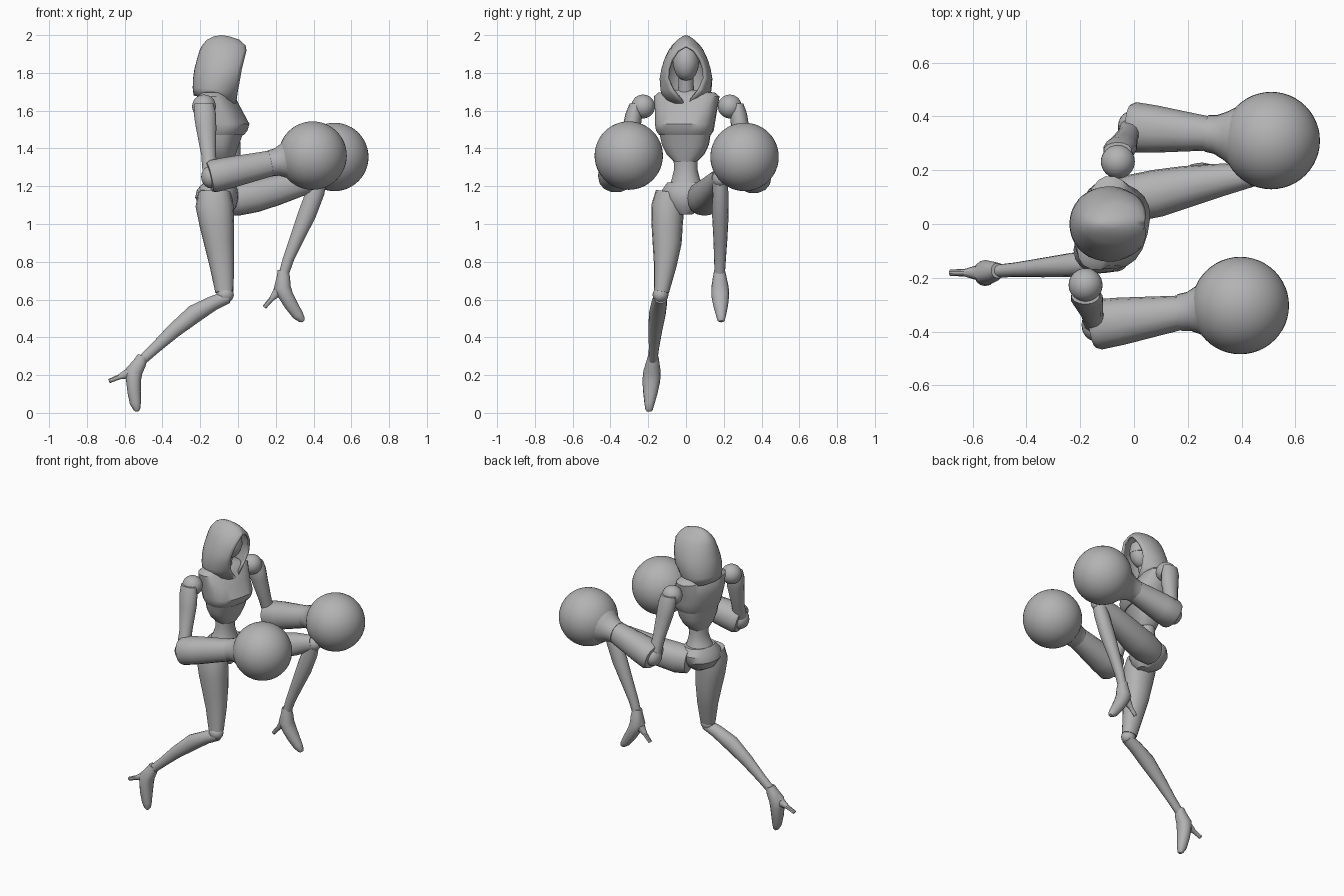
import bpy, bmesh, math
from mathutils import Vector, Matrix

cube = bpy.data.objects.get("Cube")
if cube:
    bpy.data.objects.remove(cube)

grey = bpy.data.materials.new("plain_grey")
grey.use_nodes = True
COLOR = (0.45, 0.45, 0.45, 1)
grey.diffuse_color = COLOR
grey.node_tree.nodes["Principled BSDF"].inputs["Base Color"].default_value = COLOR

YAW = Matrix.Rotation(math.radians(-14), 3, 'Z')
SIDE = Vector((0, 1, 0))


def finish(name, bm, angle=35, fix=True):
    if fix:
        bmesh.ops.recalc_face_normals(bm, faces=bm.faces)
    mesh = bpy.data.meshes.new(name)
    bm.to_mesh(mesh)
    bm.free()
    mesh.materials.append(grey)
    obj = bpy.data.objects.new(name, mesh)
    bpy.context.collection.objects.link(obj)
    bpy.ops.object.select_all(action='DESELECT')
    obj.select_set(True)
    bpy.context.view_layer.objects.active = obj
    bpy.ops.object.shade_smooth_by_angle(angle=math.radians(angle))
    return obj


def loft(name, stations, sides=16, power=1.0, upright=False, side=SIDE):
    """Skin rings along a path; each station is (centre, side radius, depth radius)."""
    bm = bmesh.new()
    pts = [Vector(s[0]) for s in stations]
    rings = []
    for i, (_, rs, rd) in enumerate(stations):
        axis = pts[min(i + 1, len(pts) - 1)] - pts[max(i - 1, 0)]
        if upright:
            axis = Vector((0, 0, 1))
        axis.normalize()
        u = (side - axis * side.dot(axis)).normalized()
        v = axis.cross(u)
        ring = []
        for k in range(sides):
            a = 2 * math.pi * k / sides
            c, s = math.cos(a), math.sin(a)
            c = math.copysign(abs(c) ** power, c)
            s = math.copysign(abs(s) ** power, s)
            ring.append(bm.verts.new(pts[i] + u * rs * c + v * rd * s))
        rings.append(ring)
    for a, b in zip(rings, rings[1:]):
        for k in range(sides):
            n = (k + 1) % sides
            bm.faces.new((a[k], a[n], b[n], b[k]))
    bm.faces.new(rings[0])
    bm.faces.new(rings[-1])
    return finish(name, bm)


def ball(name, centre, radii, seg=32):
    bm = bmesh.new()
    mat = Matrix.Translation(centre) @ Matrix.Diagonal((*radii, 1))
    bmesh.ops.create_uvsphere(bm, u_segments=seg, v_segments=seg // 2, radius=1, matrix=mat)
    return finish(name, bm)


def body(name, rows, power=0.8):
    """Upright loft from rows of (z, back x, front x, half width), turned with the torso."""
    pivot = Vector((-0.1, 0, 0))
    stations = []
    for z, back, front, half in rows:
        centre = pivot + YAW @ (Vector(((back + front) / 2, 0, z)) - pivot)
        stations.append((centre, half, (front - back) / 2))
    return loft(name, stations, 20, power, True, YAW @ SIDE)


# Torso, waist and pelvis
body("chest_plate", [(1.47, -.185, .025, .135), (1.495, -.195, .045, .152),
                     (1.53, -.205, .055, .157), (1.60, -.215, .015, .165),
                     (1.675, -.20, -.03, .178), (1.695, -.18, -.05, .155),
                     (1.71, -.15, -.07, .06)])
body("rib_plate", [(1.33, -.15, -.03, .06), (1.37, -.165, -.015, .10),
                   (1.42, -.175, 0, .125), (1.48, -.185, .022, .135)])
body("waist", [(1.20, -.19, -.02, .09), (1.24, -.165, -.03, .074),
               (1.29, -.148, -.042, .062), (1.35, -.15, -.035, .065)], 0.95)
body("pelvis", [(1.05, -.13, -.04, .035), (1.09, -.20, -.01, .085),
                (1.14, -.225, 0, .125), (1.18, -.215, -.005, .13),
                (1.22, -.18, -.025, .10)], 0.9)

# Neck, face and eye band
loft("neck", [((-.11, 0, 1.66), .05, .05), ((-.09, 0, 1.74), .04, .04),
              ((-.075, 0, 1.82), .042, .045)])
ball("face", (-.065, 0, 1.855), (.082, .068, .098))
loft("eye_band", [((-.065, 0, z), r, r * 1.2) for z, r in
                  ((1.84, .069), (1.855, .071), (1.895, .066), (1.91, .06))],
     24, upright=True)


# Hood: rows of (z, back x, front x, half width, opening half width, front drop)
def build_hood():
    rows = [(1.68, -.235, -.01, .125, .008, .045), (1.72, -.24, .0, .136, .07, .012),
            (1.77, -.238, .012, .14, .10, 0), (1.82, -.231, .02, .131, .097, 0),
            (1.87, -.218, .033, .116, .08, 0), (1.92, -.203, .045, .093, .045, 0),
            (1.945, -.19, .04, .075, 0, 0), (1.975, -.165, .008, .045, 0, 0),
            (1.993, -.13, -.045, .02, 0, 0)]
    bm = bmesh.new()
    steps, rings = 28, []
    for z, back, front, w, gap, drop in rows:
        start = math.asin(gap / w)
        ring = []
        for k in range(steps + 1):
            t = start + (2 * math.pi - 2 * start) * k / steps
            f = (math.cos(t) + 1) / (math.cos(start) + 1)
            ring.append(bm.verts.new((back + (front - back) * f, w * math.sin(t), z - drop * f)))
        rings.append(ring)
    for a, b in zip(rings, rings[1:]):
        for k in range(steps):
            bm.faces.new((a[k], a[k + 1], b[k + 1], b[k]))
    top = bm.verts.new((-.088, 0, 2.0))
    for k in range(steps):
        bm.faces.new((rings[-1][k], rings[-1][k + 1], top))
    bmesh.ops.remove_doubles(bm, verts=bm.verts, dist=0.0005)
    hood = finish("hood", bm, 50, fix=False)
    shell = hood.modifiers.new("thickness", 'SOLIDIFY')
    shell.thickness = 0.014
    shell.offset = -1


build_hood()


# Arms: shoulder ball, upper arm, forearm, flared cuff and round glove
def arm(tag, shoulder, elbow, wrist, glove):
    s, e, w, g = map(Vector, (shoulder, elbow, wrist, glove))
    out = Vector((0, math.copysign(1, s.y), 0))
    ball(tag + "_shoulder_ball", s - out * .008 - Vector((0, 0, .008)), (.063,) * 3)
    loft(tag + "_upper_arm",
         [(s.lerp(e, t) + out * o, a, b) for t, o, a, b in
          ((-.02, .036, .03, .052), (.12, .024, .045, .06), (.3, .01, .048, .056),
           (.7, 0, .04, .04), (1, 0, .045, .042))], 14, upright=True)
    ball(tag + "_elbow", e, (.05, .06, .06), 20)
    loft(tag + "_forearm",
         [(e.lerp(w, t), a, b) for t, a, b in
          ((-.02, .085, .078), (.04, .094, .088), (.3, .088, .085), (.7, .073, .075),
           (1, .062, .068))], 14, 0.9)
    d = (g - w).normalized()
    loft(tag + "_cuff", [(w + d * o, r, r) for o, r in
                         ((-.02, .069), (.015, .073), (.05, .09), (.09, .115))], 20)
    ball(tag + "_glove", g, (.181,) * 3, 48)


arm("right", (-.18, -.235, 1.63), (-.145, -.375, 1.25), (.19, -.327, 1.325), (.395, -.303, 1.362))
arm("left", (-.06, .24, 1.63), (-.01, .36, 1.245), (.29, .335, 1.322), (.51, .31, 1.355))


# High-heeled foot, swung about the ankle
def foot(tag, ankle, drift, degrees):
    turn = Matrix.Rotation(math.radians(-degrees), 3, 'Y')

    def place(x, y, z):
        return Vector(ankle) + turn @ Vector((x, y, z))
    loft(tag + "_foot", [(place(x, drift * -z * 4, z), a, b) for x, z, a, b in
                         ((.01, .02, .028, .028), (-.005, -.015, .036, .036),
                          (-.035, -.06, .046, .046), (-.038, -.11, .047, .04),
                          (-.035, -.17, .039, .036), (-.028, -.23, .027, .03),
                          (-.02, -.262, .02, .018), (-.019, -.272, .012, .008))], 14, 0.9)
    loft(tag + "_heel", [(place(x, drift * .3, z), r, r) for x, z, r in
                         ((-.03, -.05, .038), (-.075, -.075, .026),
                          (-.115, -.09, .014), (-.168, -.112, .012))], 10)


# Right leg: straight thigh, shin trailing behind
loft("right_thigh", [((-.125, -.085, 1.17), .075, .085), ((-.125, -.095, 1.1), .087, .1),
                     ((-.112, -.1, 1.0), .083, .092), ((-.1, -.1, .9), .077, .08),
                     ((-.085, -.11, .78), .06, .065), ((-.072, -.13, .64), .04, .048)], 16, 0.9)
ball("right_knee", (-.068, -.135, .625), (.046, .042, .042), 20)
loft("right_shin", [((-.055, -.135, .612), .036, .034), ((-.13, -.142, .582), .042, .04),
                    ((-.23, -.152, .525), .045, .05), ((-.34, -.162, .435), .036, .04),
                    ((-.44, -.17, .342), .027, .03), ((-.51, -.175, .278), .024, .027)], 14)
foot("right", (-.515, -.175, .28), -.02, 0)

# Left leg: thigh raised forward, shin hanging
loft("left_thigh", [((-.08, .08, 1.13), .075, .08), ((-.01, .095, 1.135), .088, .092),
                    ((.09, .115, 1.15), .088, .088), ((.2, .14, 1.178), .077, .08),
                    ((.33, .165, 1.215), .06, .068), ((.435, .18, 1.245), .043, .045)], 16, 0.9)
ball("left_knee", (.435, .18, 1.24), (.05, .042, .046), 20)
loft("left_shin", [((.437, .18, 1.25), .038, .038), ((.41, .182, 1.17), .042, .05),
                   ((.365, .182, 1.05), .044, .049), ((.31, .182, .92), .037, .038),
                   ((.265, .18, .81), .031, .03), ((.238, .178, .72), .027, .027)], 14)
foot("left", (.238, .178, .735), .008, 27)
